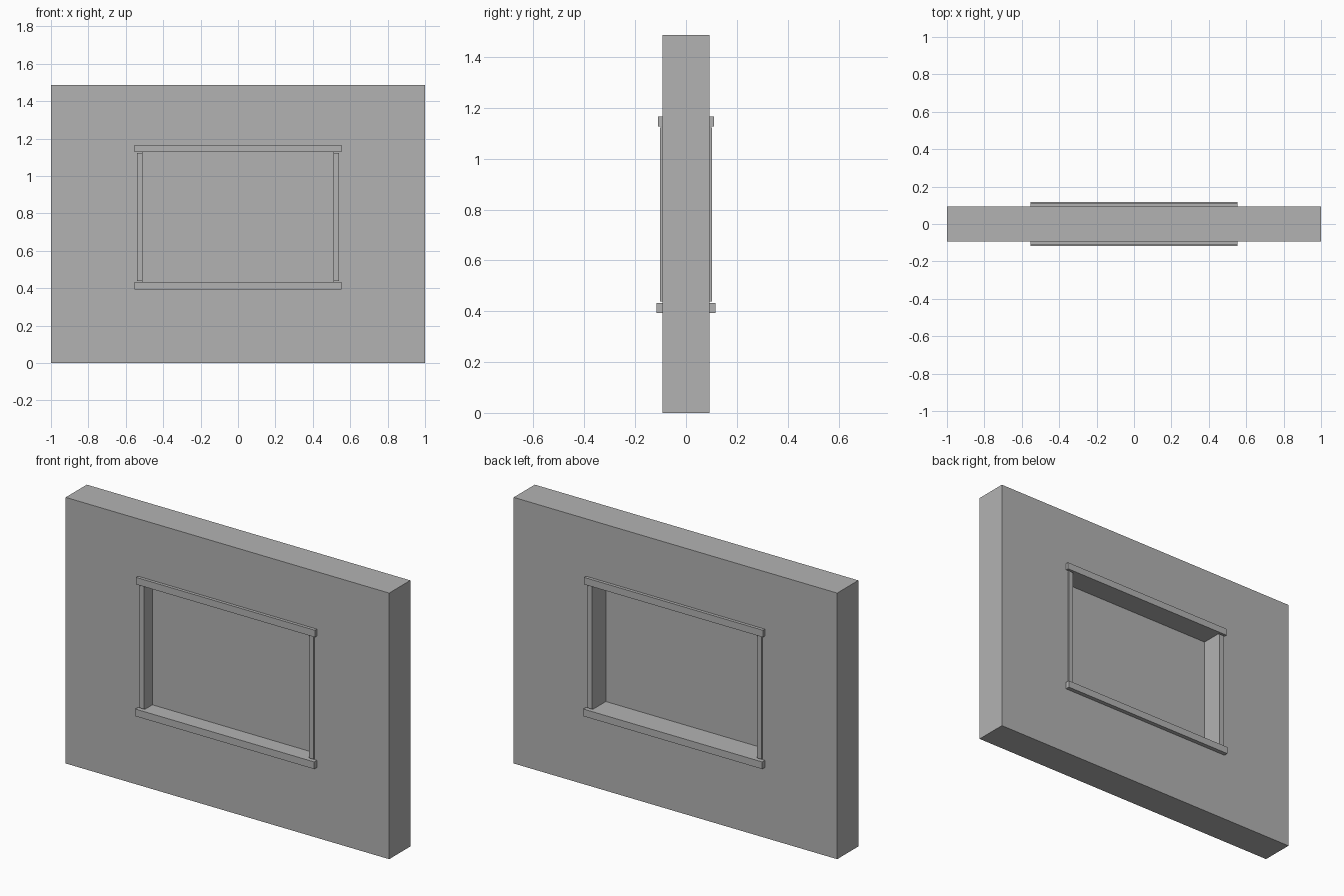
import bpy

cube = bpy.data.objects.get("Cube")
if cube:
    bpy.data.objects.remove(cube, do_unlink=True)

grey = bpy.data.materials.new("plain_grey")
grey.use_nodes = True
colour = (0.45, 0.45, 0.45, 1)
grey.diffuse_color = colour
grey.node_tree.nodes["Principled BSDF"].inputs["Base Color"].default_value = colour


def box(name, x, y, z):
    """Box spanning the (low, high) range on each axis."""
    bpy.ops.mesh.primitive_cube_add(size=1)
    ob = bpy.context.object
    ob.name = name
    spans = (x, y, z)
    ob.location = [(a + b) / 2 for a, b in spans]
    ob.scale = [b - a for a, b in spans]
    bpy.ops.object.transform_apply(location=True, rotation=False, scale=True)
    ob.data.materials.append(grey)
    return ob


HALF = 0.093               # half the wall thickness
OPEN_X = 0.511             # half the opening width
OPEN_Z = (0.433, 1.127)    # opening bottom and top

# Wall with the window opening cut through it
wall = box("wall", (-1, 1), (-HALF, HALF), (0, 1.487))
cutter = box("opening_cutter", (-OPEN_X, OPEN_X), (-0.3, 0.3), OPEN_Z)
cut = wall.modifiers.new("opening", "BOOLEAN")
cut.operation = "DIFFERENCE"
cut.solver = "EXACT"
cut.object = cutter
bpy.context.view_layer.objects.active = wall
bpy.ops.object.modifier_apply(modifier=cut.name)
bpy.data.objects.remove(cutter, do_unlink=True)

# Thin pane, set nearer the front
box("window_pane", (-OPEN_X, OPEN_X), (-0.026, -0.022), OPEN_Z)


def trim(name, x, depth, z, side):
    """Trim strip standing out from one face of the wall."""
    y = sorted((side * HALF, side * depth))
    return box(name, x, y, z)


# Trim on both faces: lintel, sill and two jambs
for label, side in (("front", -1), ("back", 1)):
    trim(label + "_lintel", (-0.553, 0.553), 0.11, (OPEN_Z[1], 1.166), side)
    trim(label + "_sill", (-0.553, 0.553), 0.117, (0.393, OPEN_Z[0]), side)
    for hand, sign in (("left", 1), ("right", -1)):
        x = sorted((sign * OPEN_X, sign * 0.539))
        trim(f"{label}_{hand}_jamb", x, 0.102,
             (OPEN_Z[0] + 0.005, OPEN_Z[1] - 0.005), side)
